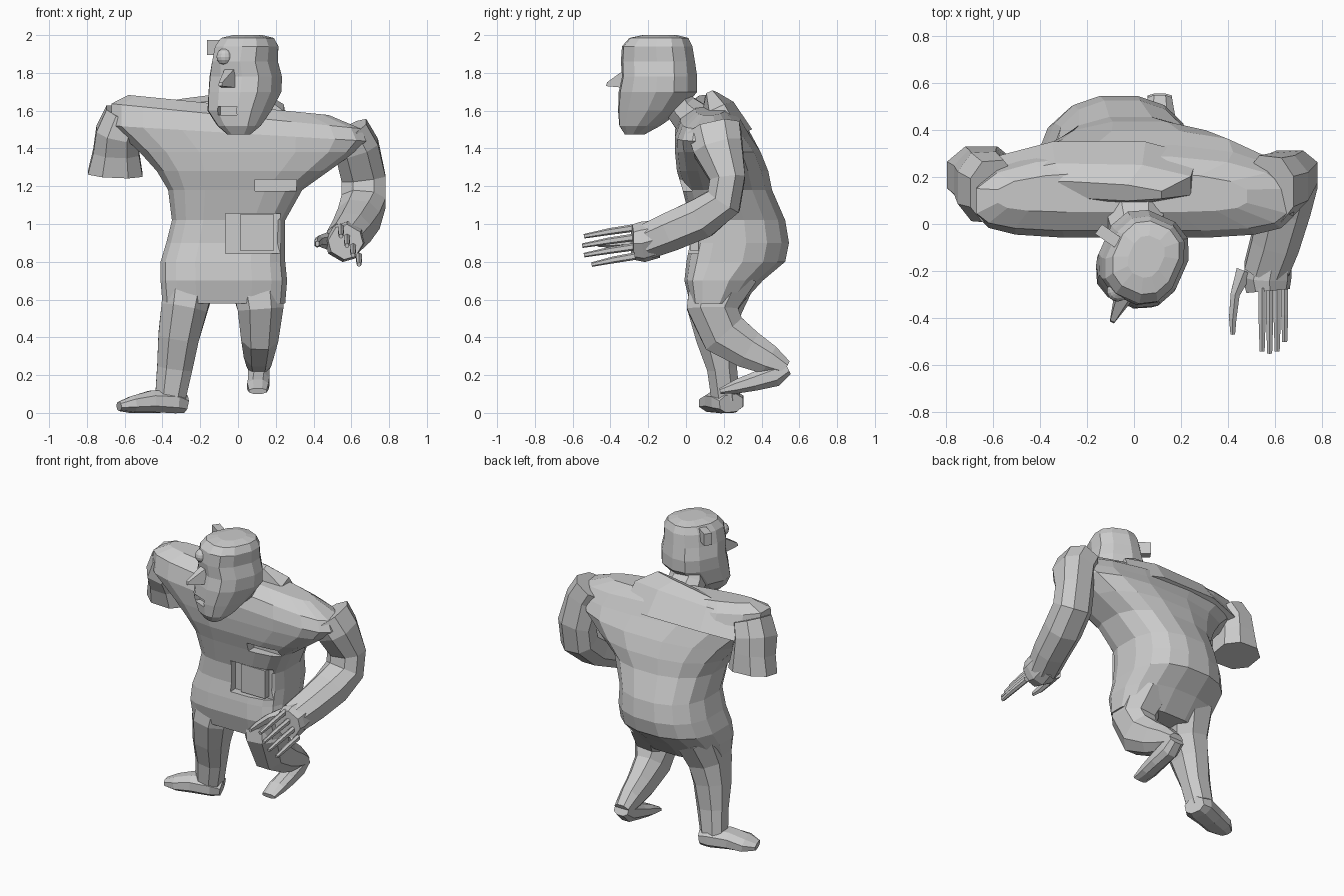
import bpy, bmesh, math
from mathutils import Vector, Matrix


def spow(v, e):
    return math.copysign(abs(v) ** e, v)


def loft(name, rings):
    """Skin a stack of equal-length point rings and cap both ends."""
    bm = bmesh.new()
    vs = [[bm.verts.new(p) for p in r] for r in rings]
    n = len(vs[0])
    for a, b in zip(vs, vs[1:]):
        for i in range(n):
            j = (i + 1) % n
            bm.faces.new((a[i], a[j], b[j], b[i]))
    bm.faces.new(vs[0][::-1])
    bm.faces.new(vs[-1])
    bmesh.ops.recalc_face_normals(bm, faces=bm.faces)
    me = bpy.data.meshes.new(name)
    bm.to_mesh(me)
    bm.free()
    ob = bpy.data.objects.new(name, me)
    bpy.context.collection.objects.link(ob)
    return ob


def tube(name, path, side=(1, 0, 0), n=8, e=0.85):
    """Limb along a path of (x, y, z, half width along side, half depth)."""
    pts = [Vector(p[:3]) for p in path]
    rings = []
    for i, p in enumerate(path):
        t = (pts[min(i + 1, len(pts) - 1)] - pts[max(i - 1, 0)]).normalized()
        s = Vector(side)
        s = (s - t * s.dot(t)).normalized()
        u = t.cross(s)
        ang = [2 * math.pi * (k + 0.5) / n for k in range(n)]
        rings.append([pts[i] + s * p[3] * spow(math.cos(a), e)
                      + u * p[4] * spow(math.sin(a), e) for a in ang])
    return loft(name, rings)


def box(name, loc, size, rz=0.0):
    bpy.ops.mesh.primitive_cube_add(size=1, location=loc, rotation=(0, 0, rz))
    ob = bpy.context.object
    ob.name = name
    ob.scale = size
    return ob


def cut(target, loc, size, rz=0.0):
    c = box(target.name + "_cutter", loc, size, rz)
    c.hide_render = True
    c.hide_viewport = True
    c.display_type = 'WIRE'
    m = target.modifiers.new("recess", 'BOOLEAN')
    m.operation = 'DIFFERENCE'
    m.solver = 'EXACT'
    m.object = c


# torso: z, x min, x max, front y, back y, sideways slope
sections = [
    (0.58, -0.40, 0.25, 0.02, 0.30, 0), (0.70, -0.41, 0.26, -0.01, 0.41, 0),
    (0.80, -0.41, 0.25, 0.00, 0.53, 0), (0.90, -0.38, 0.25, 0.02, 0.55, 0),
    (1.02, -0.35, 0.25, 0.02, 0.53, 0), (1.18, -0.37, 0.34, -0.02, 0.46, 0),
    (1.28, -0.43, 0.48, -0.05, 0.44, 0), (1.38, -0.52, 0.62, -0.06, 0.40, 0),
    (1.48, -0.67, 0.68, -0.06, 0.34, -.06), (1.57, -0.67, 0.65, -0.03, 0.29, -.1),
    (1.625, -0.58, 0.48, 0.05, 0.22, -.1)]
rings = []
for z, x0, x1, yf, yb, sl in sections:
    cx, hw = (x0 + x1) / 2, (x1 - x0) / 2
    cy = yf + 0.42 * (yb - yf)
    ring = []
    for k in range(16):
        a = 2 * math.pi * (k + 0.5) / 16
        c, s = math.cos(a), math.sin(a)
        front = s < 0
        e = 0.5 if front else 0.85
        x = cx + hw * spow(c, e) / math.cos(math.pi / 16) ** e
        y = cy + (cy - yf if front else yb - cy) * spow(s, e)
        ring.append((x, y, z + sl * x))
    rings.append(ring)
torso = loft("torso", rings)
cut(torso, (0.08, 0.00, 0.95), (0.29, 0.13, 0.21))
cut(torso, (0.20, -0.02, 1.205), (0.22, 0.13, 0.06))
box("belly_panel", (0.10, 0.045, 0.955), (0.18, 0.05, 0.19))

# upper back hump and neck
tube("upper_back", [(-0.15, 0.24, 1.45, 0.45, 0.13), (-0.15, 0.17, 1.60, 0.42, 0.1),
                    (-0.16, 0.14, 1.665, 0.30, 0.04)])
tube("neck", [(0, 0.07, 1.52, 0.14, 0.12), (0.01, -0.03, 1.62, 0.12, 0.09),
              (0.02, -0.09, 1.74, 0.1, 0.08)])

# head, turned to one side: z, half width, local front, local back, x shift
YAW = math.radians(-24)
turn = Matrix.Translation((0.03, -0.14, 0)) @ Matrix.Rotation(YAW, 4, 'Z')
rings = []
for z, w, f, b, dx in [(1.475, 0.06, -0.18, -0.08, 0.03), (1.52, 0.11, -0.21, 0.0, 0.02),
                       (1.60, 0.16, -0.22, 0.11, 0.0), (1.70, 0.18, -0.21, 0.2, 0.01),
                       (1.78, 0.18, -0.19, 0.2, 0.01), (1.86, 0.16, -0.2, 0.19, 0.01),
                       (1.94, 0.155, -0.19, 0.18, 0.02), (1.985, 0.13, -0.15, 0.16, 0.02),
                       (2.0, 0.07, -0.08, 0.1, 0.02)]:
    ring = []
    for k in range(12):
        a = 2 * math.pi * (k + 0.5) / 12
        y = (f + b) / 2 + (b - f) / 2 * spow(math.sin(a), 0.8)
        ring.append(turn @ Vector((dx + w * spow(math.cos(a), 0.8) * 1.03, y, z)))
    rings.append(ring)
head = loft("head", rings)
m = turn @ Vector((0, -0.22, 1.60))
cut(head, m, (0.11, 0.09, 0.045), YAW)

# nose wedge
nose = [[turn @ Vector(p) for p in r] for r in (
    [(-0.045, -0.17, 1.72), (0.045, -0.17, 1.72), (0.03, -0.17, 1.83), (-0.03, -0.17, 1.83)],
    [(-0.01, -0.305, 1.73), (0.01, -0.305, 1.73), (0.01, -0.30, 1.75), (-0.01, -0.30, 1.75)])]
loft("nose", nose)

# bulging eye and ear block
bpy.ops.mesh.primitive_uv_sphere_add(segments=14, ring_count=8, radius=0.045,
                                     location=(-0.07, -0.285, 1.885))
bpy.context.object.name = "eye"
box("ear_block", (-0.11, -0.05, 1.935), (0.10, 0.05, 0.08), math.radians(-35))

# bent arm with hand
tube("long_arm", [(0.58, 0.15, 1.49, 0.12, 0.15), (0.63, 0.17, 1.40, 0.125, 0.14),
                  (0.665, 0.22, 1.24, 0.125, 0.10), (0.665, 0.20, 1.12, 0.125, 0.105),
                  (0.64, 0.08, 1.03, 0.12, 0.115), (0.60, -0.08, 0.96, 0.11, 0.11),
                  (0.56, -0.20, 0.91, 0.10, 0.10)])
tube("palm", [(0.575, -0.16, 0.92, 0.09, 0.10), (0.565, -0.23, 0.905, 0.10, 0.105),
              (0.57, -0.285, 0.905, 0.09, 0.09)], side=(0.85, 0, -0.5))
for i in range(4):
    base = (0.545 + 0.032 * i, -0.27, 0.98 - 0.05 * i)
    tip_y = (-0.54, -0.55, -0.54, -0.50)[i]
    tube("finger_%d" % (i + 1),
         [(*base, 0.017, 0.02),
          (base[0], (base[1] + tip_y) / 2, base[2] - 0.02, 0.017, 0.018),
          (base[0], tip_y, base[2] - 0.045, 0.012, 0.012)], n=6)
tube("thumb", [(0.47, -0.20, 0.91, 0.04, 0.045), (0.43, -0.30, 0.91, 0.022, 0.03),
               (0.42, -0.40, 0.90, 0.018, 0.026), (0.42, -0.47, 0.895, 0.011, 0.015)], n=6)

# short cut-off arm
tube("short_arm", [(-0.60, 0.14, 1.58, 0.11, 0.14), (-0.64, 0.16, 1.48, 0.12, 0.16),
                   (-0.645, 0.19, 1.38, 0.13, 0.14), (-0.65, 0.21, 1.265, 0.155, 0.13)])

# standing leg and foot
tube("standing_leg", [(-0.25, 0.20, 0.74, 0.15, 0.19), (-0.285, 0.15, 0.55, 0.13, 0.155),
                      (-0.315, 0.165, 0.40, 0.115, 0.12), (-0.335, 0.19, 0.24, 0.10, 0.085),
                      (-0.36, 0.21, 0.07, 0.085, 0.08)])
tube("standing_foot", [(-0.285, 0.24, 0.05, 0.07, 0.05), (-0.34, 0.22, 0.06, 0.095, 0.065),
                       (-0.46, 0.18, 0.06, 0.09, 0.062), (-0.56, 0.15, 0.045, 0.09, 0.047),
                       (-0.63, 0.13, 0.035, 0.05, 0.025)], side=(0.3, 1, 0))

# bent leg: thigh swings back, shin folds forward
tube("bent_thigh", [(0.09, 0.20, 0.74, 0.15, 0.19), (0.12, 0.14, 0.55, 0.13, 0.145),
                    (0.115, 0.20, 0.42, 0.105, 0.135), (0.11, 0.33, 0.335, 0.085, 0.11),
                    (0.11, 0.44, 0.28, 0.07, 0.085), (0.11, 0.53, 0.235, 0.055, 0.045)])
tube("bent_shin", [(0.11, 0.54, 0.235, 0.055, 0.035), (0.11, 0.47, 0.20, 0.06, 0.065),
                   (0.11, 0.36, 0.165, 0.06, 0.052), (0.105, 0.27, 0.14, 0.06, 0.04),
                   (0.105, 0.18, 0.115, 0.05, 0.016)])
